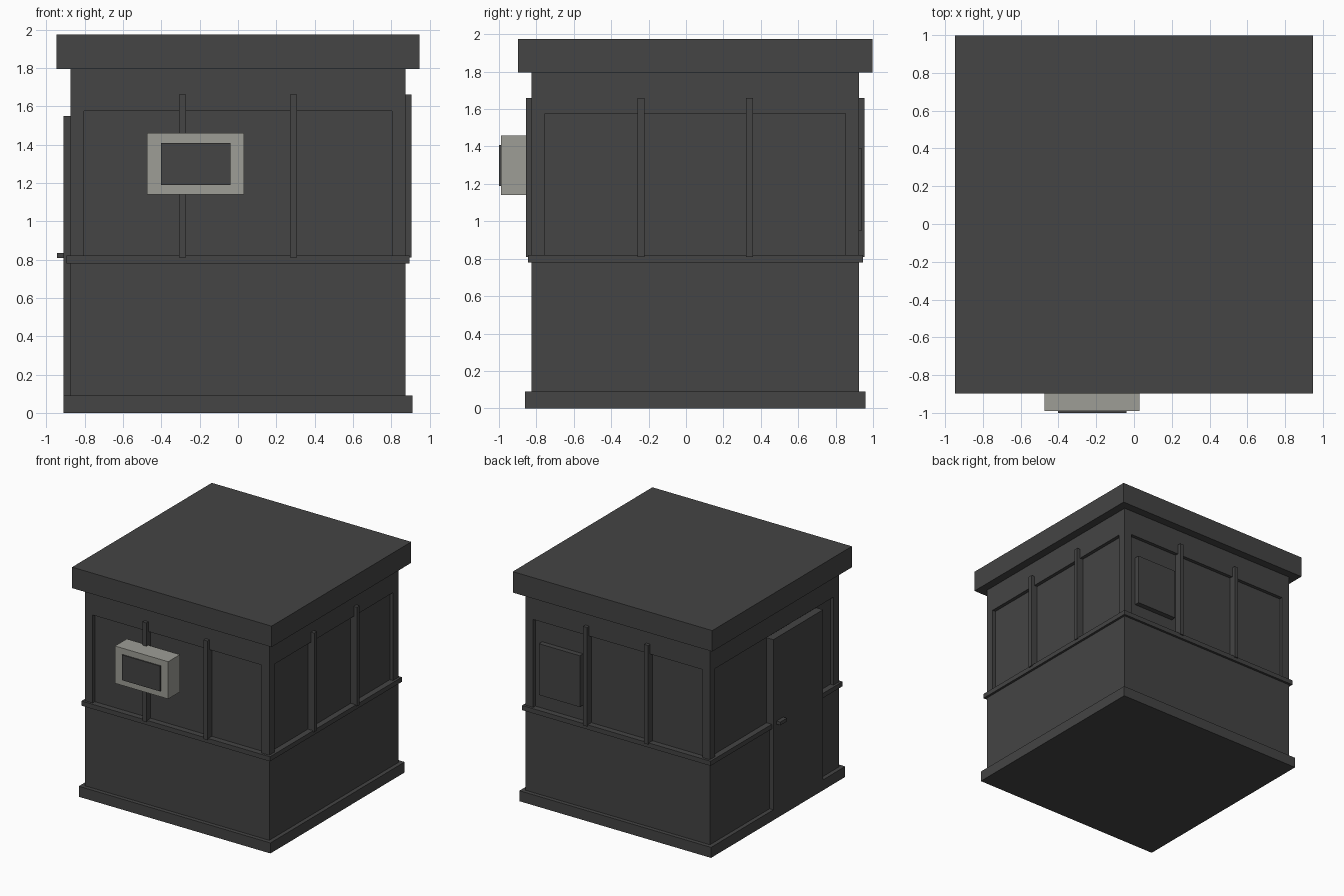
import bpy, bmesh
from mathutils import Vector

cube = bpy.data.objects.get("Cube")
if cube:
    bpy.data.objects.remove(cube, do_unlink=True)


def material(name, rgb):
    m = bpy.data.materials.new(name)
    m.use_nodes = True
    m.diffuse_color = (*rgb, 1)
    m.node_tree.nodes["Principled BSDF"].inputs["Base Color"].default_value = (*rgb, 1)
    return m


dark = material("charcoal", (0.058, 0.058, 0.058))
grey = material("warm_grey", (0.34, 0.34, 0.305))


def box(name, x, y, z, mat=dark, edit=None):
    """Box from (min, max) ranges, with an optional bmesh edit."""
    bm = bmesh.new()
    bmesh.ops.create_cube(bm, size=1)
    for v in bm.verts:
        v.co = [r[0] if c < 0 else r[1] for c, r in zip(v.co, (x, y, z))]
    if edit:
        edit(bm)
    me = bpy.data.meshes.new(name)
    bm.to_mesh(me)
    bm.free()
    me.materials.append(mat)
    ob = bpy.data.objects.new(name, me)
    bpy.context.collection.objects.link(ob)
    return ob


MID = 0.05      # the booth sits slightly behind the centre, the sign box in front
HALF = 0.875    # half width of the walls


def square(name, half, z):
    return box(name, (-half, half), (MID - half, MID + half), z)


def recess_windows(bm):
    """Cut a window opening in each wall and push it inward."""
    cuts = [((0, 0, 0.8), (0, 0, 1)), ((0, 0, 1.575), (0, 0, 1))]
    for s in (-1, 1):
        cuts.append(((s * 0.803, 0, 0), (1, 0, 0)))
        cuts.append(((0, MID + s * 0.803, 0), (0, 1, 0)))
    for co, no in cuts:
        bmesh.ops.bisect_plane(bm, geom=bm.verts[:] + bm.edges[:] + bm.faces[:],
                               plane_co=co, plane_no=no)
    bm.normal_update()
    centre = Vector((0, MID, 0))
    panes = []
    for f in bm.faces:
        c = f.calc_center_median() - centre
        if abs(f.normal.z) < 0.1 and 0.8 < c.z < 1.575 and min(abs(c.x), abs(c.y)) < 0.1:
            panes.append((f, f.normal.copy()))
    for f, n in panes:
        new = bmesh.ops.extrude_discrete_faces(bm, faces=[f])["faces"][0]
        bmesh.ops.translate(bm, verts=new.verts[:], vec=-0.03 * n)


# Main shell
square("base_plinth", 0.91, (0, 0.09))
box("walls", (-HALF, HALF), (MID - HALF, MID + HALF), (0.05, 1.85), edit=recess_windows)
square("sill_band", 0.895, (0.78, 0.82))
square("roof_slab", 0.947, (1.795, 1.975))

# Window mullions on the front, back and left walls
for i, s in enumerate((-1, 1), 1):
    bar = (s * 0.29 - 0.018, s * 0.29 + 0.018)
    bar_y = (bar[0] + MID, bar[1] + MID)
    height = (0.81, 1.66)
    box(f"front_mullion_{i}", bar, (MID - 0.905, MID - 0.84), height)
    box(f"back_mullion_{i}", bar, (MID + 0.84, MID + 0.905), height)
    box(f"left_mullion_{i}", (0.84, 0.905), bar_y, height)

# Door and handle on the right wall
box("door", (-0.91, -0.84), (-0.56, 0.115), (0.08, 1.55))
box("door_handle", (-0.945, -0.9), (-0.02, 0.07), (0.807, 0.835))

# Notice panel on the back wall
box("back_panel", (0.35, 0.74), (0.88, 0.94), (0.95, 1.39))

# Display box on the front wall
box("display_housing", (-0.475, 0.03), (-0.99, -0.83), (1.14, 1.46), grey)
box("display_screen", (-0.403, -0.04), (-1.0, -0.98), (1.19, 1.407))
